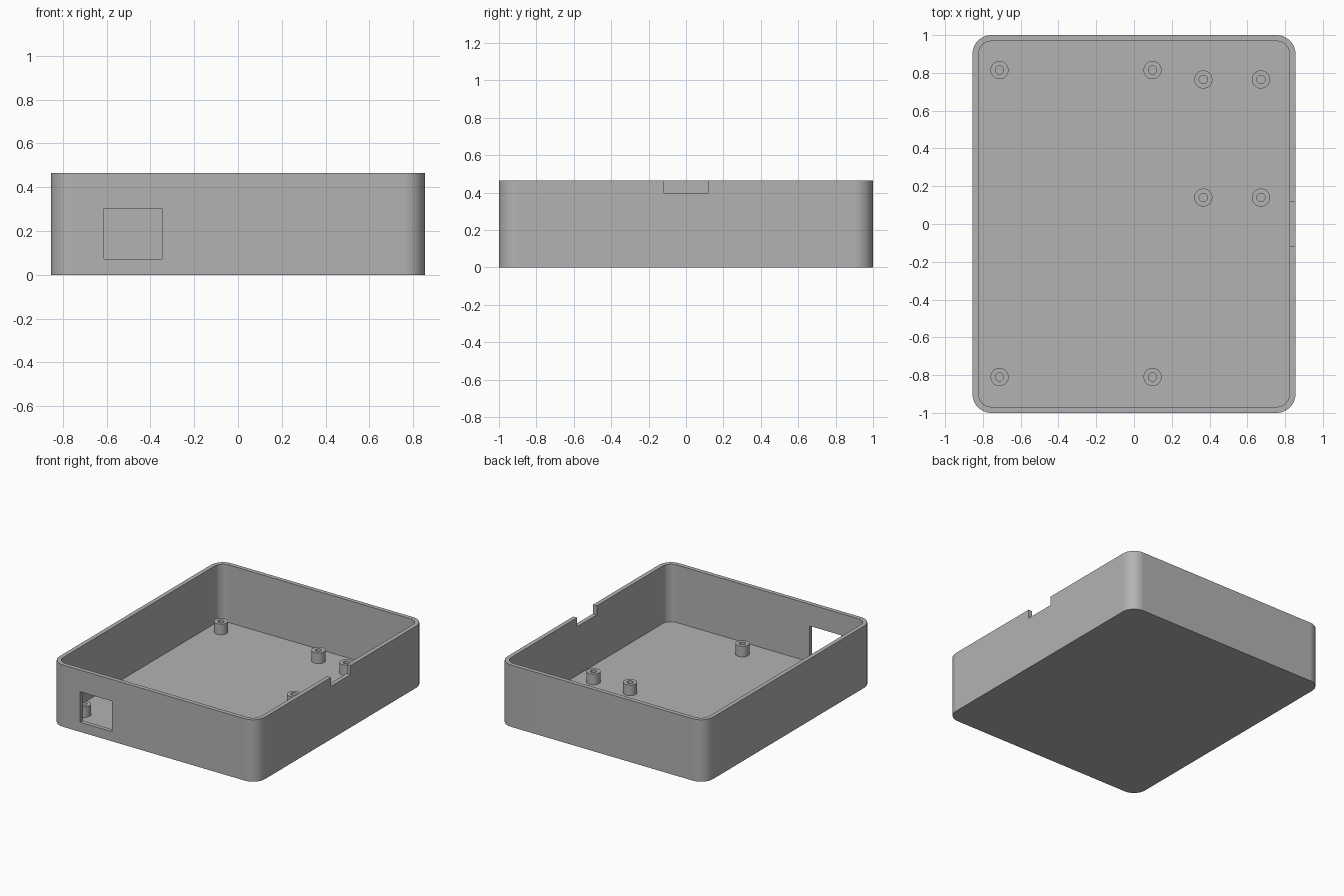
import bpy, bmesh, math

cube = bpy.data.objects.get("Cube")
if cube:
    bpy.data.objects.remove(cube, do_unlink=True)

W, D, H = 0.855, 1.0, 0.465      # half width, half depth, height
WALL, FLOOR, RADIUS = 0.032, 0.032, 0.1

grey = bpy.data.materials.new("plain_grey")
grey.use_nodes = True
color = (0.45, 0.45, 0.45, 1)
grey.diffuse_color = color
grey.node_tree.nodes["Principled BSDF"].inputs["Base Color"].default_value = color


def make_object(name, bm):
    bmesh.ops.recalc_face_normals(bm, faces=bm.faces)
    mesh = bpy.data.meshes.new(name)
    bm.to_mesh(mesh)
    bm.free()
    obj = bpy.data.objects.new(name, mesh)
    bpy.context.collection.objects.link(obj)
    mesh.materials.append(grey)
    return obj


def rounded_prism(name, hx, hy, r, z0, z1, steps=12):
    """Upright block with rounded vertical corners."""
    bm = bmesh.new()
    verts = []
    for k, (sx, sy) in enumerate([(1, 1), (-1, 1), (-1, -1), (1, -1)]):
        for i in range(steps + 1):
            a = (k + i / steps) * math.pi / 2
            verts.append(bm.verts.new((sx * (hx - r) + r * math.cos(a),
                                       sy * (hy - r) + r * math.sin(a), z0)))
    base = bm.faces.new(verts)
    top = bmesh.ops.extrude_face_region(bm, geom=[base])["geom"]
    bmesh.ops.translate(bm, vec=(0, 0, z1 - z0),
                        verts=[g for g in top if isinstance(g, bmesh.types.BMVert)])
    return make_object(name, bm)


def box(name, lo, hi):
    bm = bmesh.new()
    bmesh.ops.create_cube(bm, size=1)
    for v in bm.verts:
        v.co = [lo[i] if v.co[i] < 0 else hi[i] for i in range(3)]
    return make_object(name, bm)


def cut(obj, cutter):
    mod = obj.modifiers.new("cut", "BOOLEAN")
    mod.operation = "DIFFERENCE"
    mod.solver = "EXACT"
    mod.object = cutter
    bpy.context.view_layer.objects.active = obj
    bpy.ops.object.modifier_apply(modifier=mod.name)
    bpy.data.objects.remove(cutter, do_unlink=True)


def smooth(obj):
    bpy.ops.object.select_all(action="DESELECT")
    obj.select_set(True)
    bpy.context.view_layer.objects.active = obj
    bpy.ops.object.shade_smooth_by_angle(angle=math.radians(30))
    mod = obj.modifiers.new("flat_walls", "WEIGHTED_NORMAL")
    mod.keep_sharp = True


# Open tray with a front port opening and a notch in the left rim
tray = rounded_prism("tray", W, D, RADIUS, 0, H)
cut(tray, rounded_prism("cavity_cutter", W - WALL, D - WALL, RADIUS - WALL, FLOOR, H + 0.1))
cut(tray, box("port_cutter", (-0.612, -1.1, 0.073), (-0.348, -0.9, 0.302)))
cut(tray, box("notch_cutter", (0.78, -0.117, 0.397), (0.95, 0.117, 0.6)))
smooth(tray)


def standoff(name, x, y, outer=0.048, inner=0.022, top=0.112, sides=32):
    """Hollow mounting post rising from the floor."""
    bm = bmesh.new()
    profile = [(outer, FLOOR - 0.01), (outer, top), (inner, top), (inner, FLOOR + 0.001)]
    rings = [[bm.verts.new((x + r * math.cos(math.tau * i / sides),
                            y + r * math.sin(math.tau * i / sides), z))
              for i in range(sides)] for r, z in profile]
    for a, b in zip(rings, rings[1:]):
        for i in range(sides):
            j = (i + 1) % sides
            bm.faces.new((a[i], a[j], b[j], b[i]))
    bm.faces.new(rings[0])
    bm.faces.new(rings[-1])
    smooth(make_object(name, bm))


# Two groups of four mounting posts
groups = {"large_board": ((-0.712, 0.098), (-0.81, 0.815)),
          "small_board": ((0.367, 0.672), (0.14, 0.765))}
for group, (xs, ys) in groups.items():
    for x, side in zip(xs, ("right", "left")):
        for y, end in zip(ys, ("front", "back")):
            standoff(f"{group}_post_{end}_{side}", x, y)
